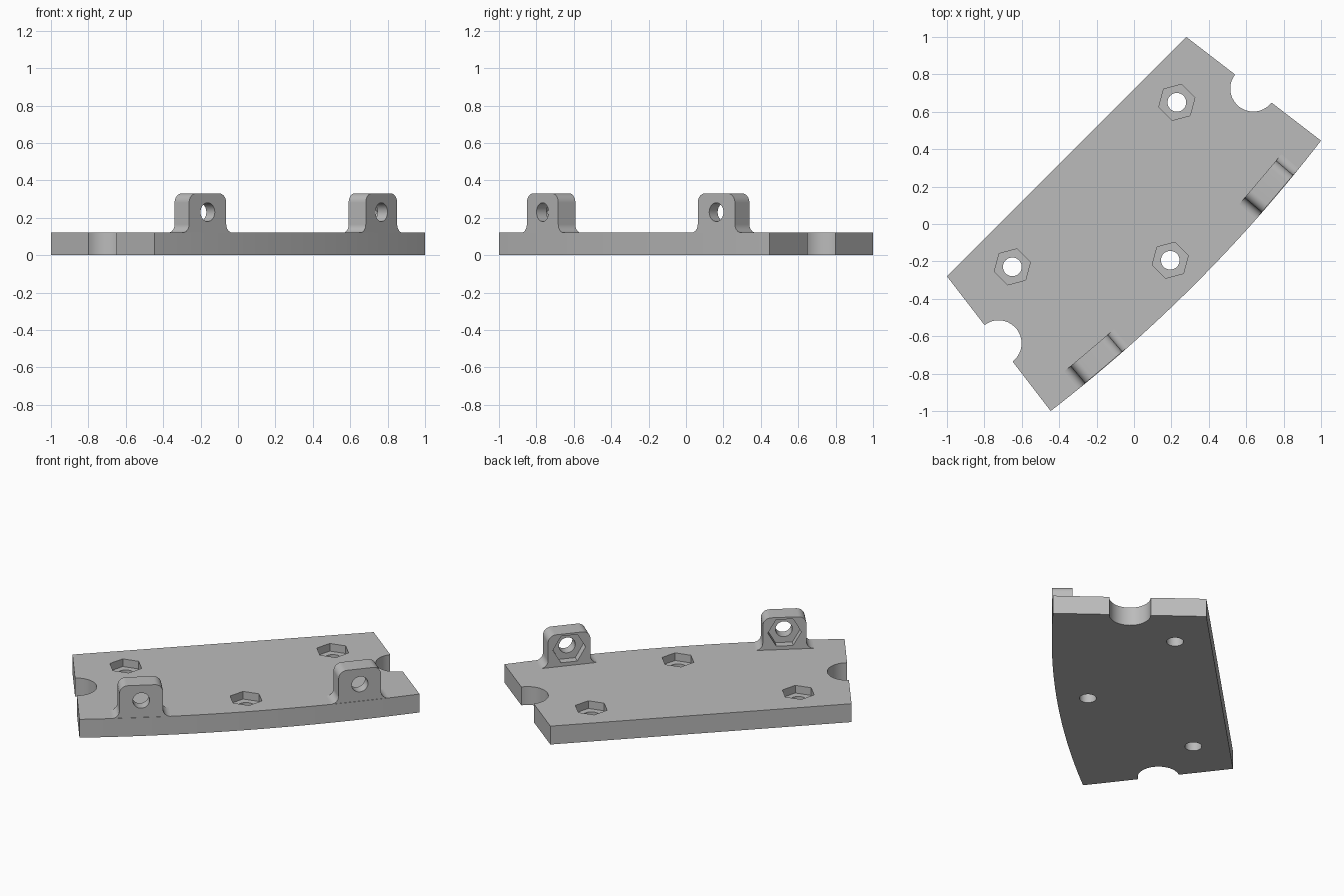
import bpy
import bmesh
from math import sin, cos, pi, radians, atan2, asin, hypot
from mathutils import Matrix, Vector

if "Cube" in bpy.data.objects:
    bpy.data.objects.remove(bpy.data.objects["Cube"], do_unlink=True)

# Main dimensions; the plate is laid out along X and turned diagonally
THICK = 0.12
ARC_Y = 7.48           # centre of the curved edge
ARC_R = 7.938
BACK_X, BACK_Y = 0.905, 0.509
FRONT_X, FRONT_Y = 1.022, -0.392
BOLT_R, NUT_R, NUT_DEPTH = 0.05, 0.10, 0.05
LUG_W, LUG_T, LUG_TOP, LUG_HOLE_Z = 0.13, 0.12, 0.33, 0.23
TURN = Matrix.Rotation(radians(45), 4, 'Z')

grey = bpy.data.materials.new("plain grey")
grey.use_nodes = True
colour = (0.5, 0.5, 0.5, 1)
grey.diffuse_color = colour
grey.node_tree.nodes["Principled BSDF"].inputs["Base Color"].default_value = colour


def arc(cx, cy, r, start, end, n):
    return [(cx + r * cos(start + (end - start) * i / n),
             cy + r * sin(start + (end - start) * i / n)) for i in range(n + 1)]


def ring(r, n, start=0):
    return arc(0, 0, r, start, start + 2 * pi, n)[:-1]


def prism(name, outline, depth, matrix):
    """Extrude a flat outline along its local Z."""
    bm = bmesh.new()
    face = bm.faces.new([bm.verts.new((x, y, 0)) for x, y in outline])
    top = bmesh.ops.extrude_face_region(bm, geom=[face])
    bmesh.ops.translate(bm, vec=(0, 0, depth),
                        verts=[v for v in top["geom"] if isinstance(v, bmesh.types.BMVert)])
    bm.transform(TURN @ matrix)
    bmesh.ops.recalc_face_normals(bm, faces=bm.faces)
    mesh = bpy.data.meshes.new(name)
    bm.to_mesh(mesh)
    bm.free()
    mesh.materials.append(grey)
    obj = bpy.data.objects.new(name, mesh)
    bpy.context.collection.objects.link(obj)
    return obj


def combine(target, tool, operation):
    mod = target.modifiers.new("combine", 'BOOLEAN')
    mod.operation, mod.solver, mod.object = operation, 'EXACT', tool
    bpy.context.view_layer.objects.active = target
    bpy.ops.object.modifier_apply(modifier=mod.name)
    bpy.data.objects.remove(tool, do_unlink=True)


def bolt_hole(target, matrix, length, nut_turn):
    """Through hole with a hexagonal nut pocket; local Z points out of the pocket."""
    shift = Matrix.Translation((0, 0, -length - 0.05))
    combine(target, prism("bore", ring(BOLT_R, 32), length + 0.1, matrix @ shift), 'DIFFERENCE')
    shift = Matrix.Translation((0, 0, -NUT_DEPTH))
    combine(target, prism("pocket", ring(NUT_R, 6, nut_turn), NUT_DEPTH + 0.05, matrix @ shift),
            'DIFFERENCE')


# Plate: curved long edge, tapered ends, half-round notch in each end
half = asin(FRONT_X / ARC_R)
curved = arc(0, ARC_Y, ARC_R, -pi / 2 - half, -pi / 2 + half, 32)
lean = atan2(BACK_Y - FRONT_Y, BACK_X - FRONT_X)
notch = arc(0.963, 0.061, 0.123, lean + pi, lean, 20)
right_end = notch + [(BACK_X, BACK_Y)]
left_end = [(-x, y) for x, y in reversed(right_end)]
plate = prism("mounting_plate", curved + right_end + left_end, THICK, Matrix())

# Lug profile: rounded top corners and filleted feet
corner, fillet = 0.05, 0.045
side = [(LUG_W + fillet, THICK - 0.02)]
side += arc(LUG_W + fillet, THICK + fillet, fillet, -pi / 2, -pi, 8)
side += arc(LUG_W - corner, LUG_TOP - corner, corner, 0, pi / 2, 8)
lug_outline = side + [(-x, z) for x, z in reversed(side)]

# Two upright lugs set square to the curved edge, nut pockets on the inner face
upright = Matrix.Rotation(pi / 2, 4, 'X')
for sign in (-1, 1):
    a = sign * radians(4.75)
    r = ARC_R - 0.003
    place = Matrix.Translation((r * sin(a), ARC_Y - r * cos(a), 0)) @ Matrix.Rotation(a, 4, 'Z')
    inner = place @ Matrix.Translation((0, LUG_T, 0))
    lug = prism("lug", lug_outline, LUG_T, inner @ upright)
    outward = inner @ Matrix.Translation((0, 0, LUG_HOLE_Z)) @ Matrix.Rotation(-pi / 2, 4, 'X')
    bolt_hole(lug, outward, LUG_T, 0)
    combine(plate, lug, 'UNION')

# Three bolt holes through the plate
for x, y in ((-0.622, 0.298), (0.622, 0.298), (0, -0.274)):
    bolt_hole(plate, Matrix.Translation((x, y, THICK)), THICK, pi / 6)

# Smooth the curves, keep the broad faces flat
bpy.ops.object.select_all(action='DESELECT')
plate.select_set(True)
bpy.context.view_layer.objects.active = plate
bpy.ops.object.shade_smooth_by_angle(angle=radians(25))
for poly in plate.data.polygons:
    if poly.area > 0.02:
        poly.use_smooth = False
